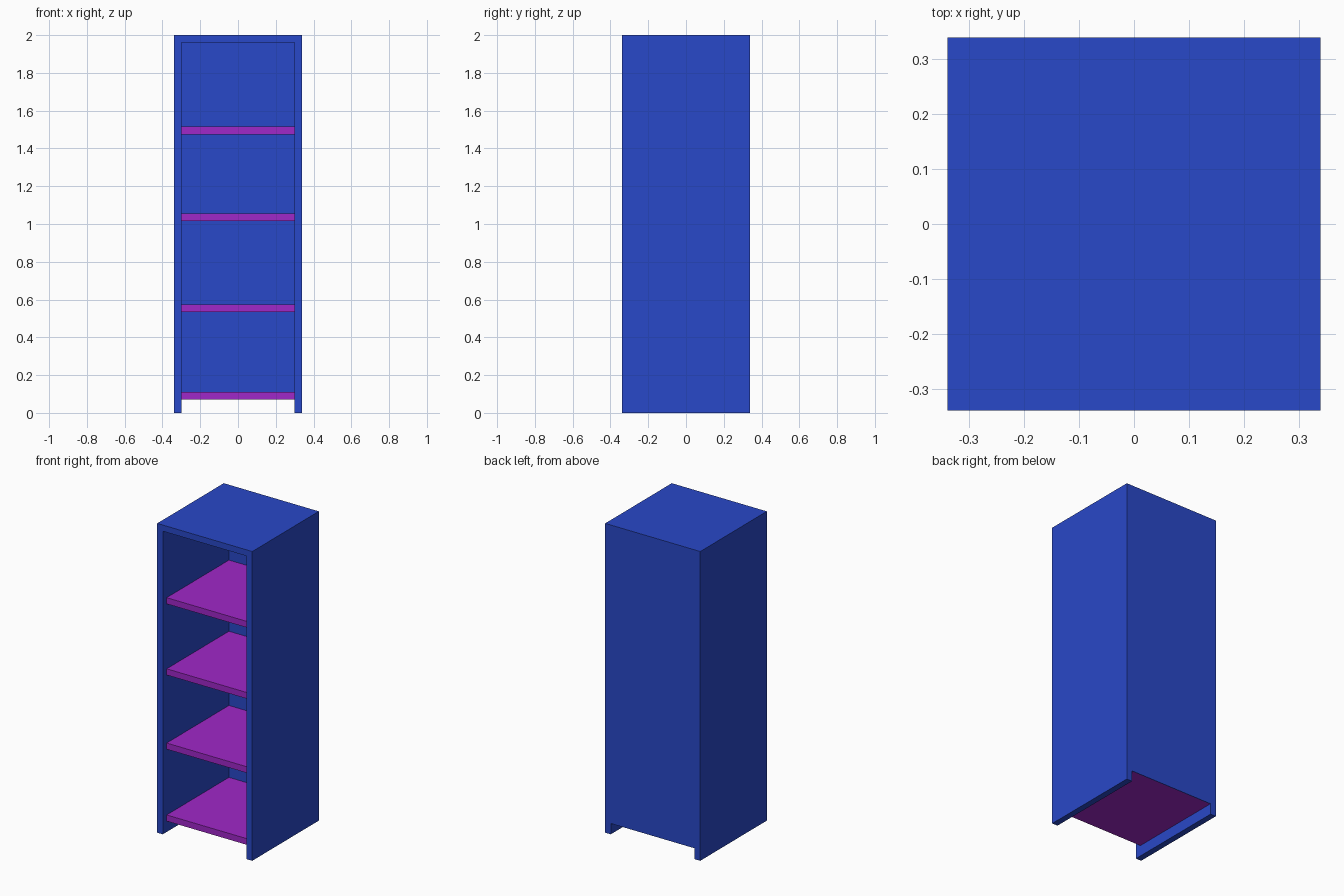
import bpy
import bmesh

if "Cube" in bpy.data.objects:
    bpy.data.objects.remove(bpy.data.objects["Cube"])

HALF = 0.34      # half width and half depth
HEIGHT = 2.0
WALL = 0.04
BACK = 0.004     # thin back panel
BOTTOM = 0.07    # underside of lowest shelf


def material(name, rgb):
    mat = bpy.data.materials.new(name)
    mat.diffuse_color = (*rgb, 1.0)
    mat.use_nodes = True
    mat.node_tree.nodes["Principled BSDF"].inputs["Base Color"].default_value = mat.diffuse_color
    return mat


def extrude_profile(name, points, y0, y1, mat):
    """Extrude an x-z outline along y into a closed solid."""
    bm = bmesh.new()
    face = bm.faces.new([bm.verts.new((x, y0, z)) for x, z in points])
    result = bmesh.ops.extrude_face_region(bm, geom=[face], use_keep_orig=True)
    verts = [g for g in result["geom"] if isinstance(g, bmesh.types.BMVert)]
    bmesh.ops.translate(bm, verts=verts, vec=(0, y1 - y0, 0))
    bmesh.ops.recalc_face_normals(bm, faces=bm.faces[:])
    mesh = bpy.data.meshes.new(name)
    bm.to_mesh(mesh)
    bm.free()
    mesh.materials.append(mat)
    obj = bpy.data.objects.new(name, mesh)
    bpy.context.collection.objects.link(obj)
    return obj


def slab(name, z0, z1, y0, y1, mat):
    """Board spanning the space between the side walls."""
    w = HALF - WALL
    return extrude_profile(name, [(-w, z0), (w, z0), (w, z1), (-w, z1)], y0, y1, mat)


blue = material("blue_paint", (0.022, 0.065, 0.578))
purple = material("purple_paint", (0.35, 0.021, 0.578))

# Sides and top as one upside-down U
inner = HALF - WALL
extrude_profile("cabinet_frame", [
    (-HALF, 0), (-inner, 0), (-inner, HEIGHT - WALL), (inner, HEIGHT - WALL),
    (inner, 0), (HALF, 0), (HALF, HEIGHT), (-HALF, HEIGHT)], -HALF, HALF, blue)

# Back panel, open at the floor
slab("back_panel", BOTTOM, HEIGHT - WALL, HALF - BACK, HALF, blue)

# Shelves, set back slightly from the front
for i, z in enumerate((BOTTOM, 0.535, 1.015, 1.475)):
    slab(f"shelf_{i + 1}", z, z + 0.04, -HALF + 0.04, HALF - BACK, purple)
